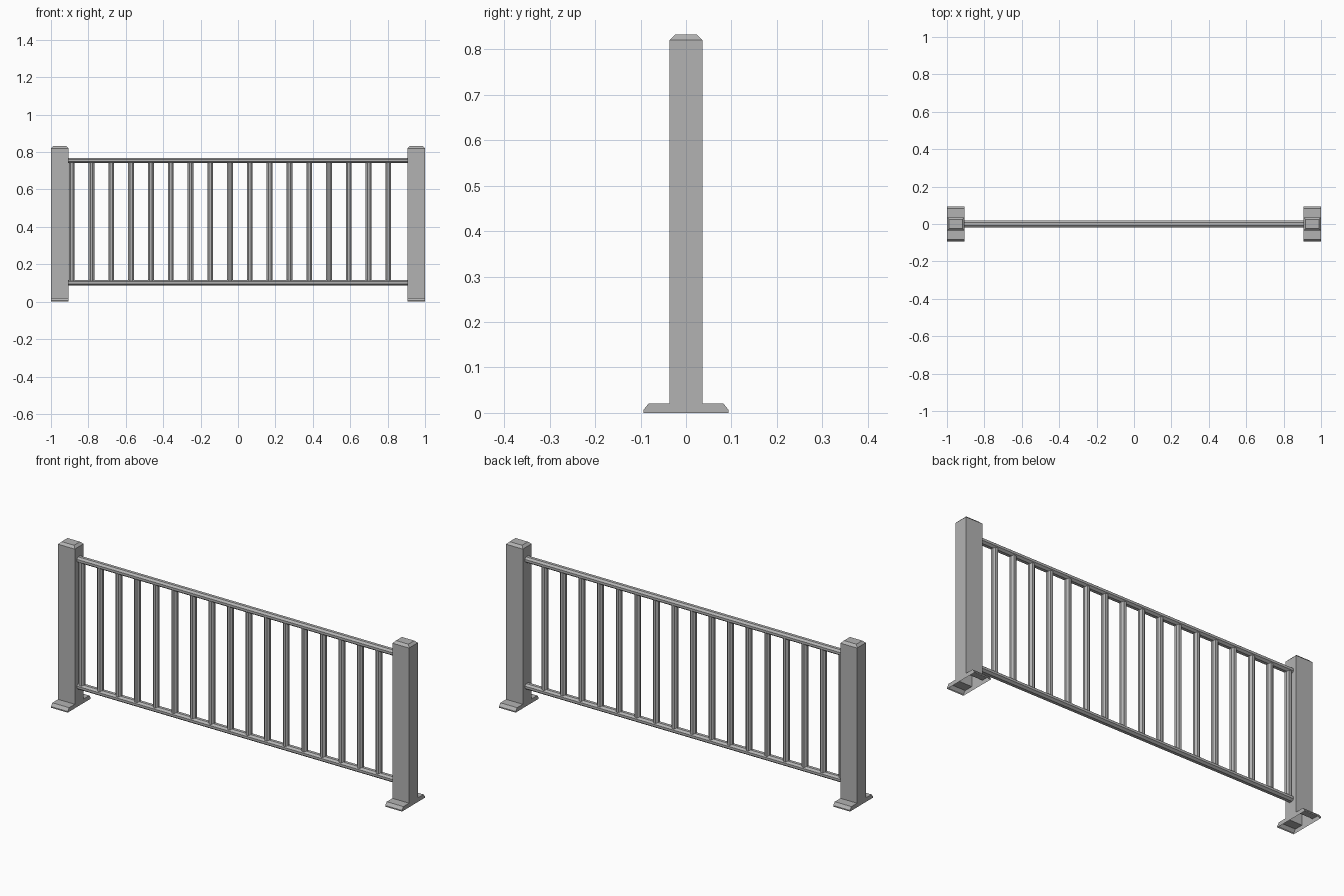
import bpy, bmesh, math
from mathutils import Vector

cube = bpy.data.objects.get("Cube")
if cube:
    bpy.data.objects.remove(cube)

# One grey metal for everything
metal = bpy.data.materials.new("grey_metal")
metal.use_nodes = True
GREY = (0.45, 0.45, 0.45, 1)
metal.diffuse_color = GREY
metal.node_tree.nodes["Principled BSDF"].inputs["Base Color"].default_value = GREY


def finish(name, bm):
    bmesh.ops.recalc_face_normals(bm, faces=bm.faces)
    mesh = bpy.data.meshes.new(name)
    bm.to_mesh(mesh)
    bm.free()
    mesh.materials.append(metal)
    obj = bpy.data.objects.new(name, mesh)
    bpy.context.collection.objects.link(obj)
    return obj


def bar(name, start, end, ring):
    """Closed bar with the cross-section ring(t) swept from start to end."""
    bm = bmesh.new()
    bottom = bm.faces.new([bm.verts.new(start + p) for p in ring])
    top = bmesh.ops.extrude_face_region(bm, geom=[bottom], use_keep_orig=True)["geom"]
    bmesh.ops.translate(bm, vec=end - start,
                        verts=[g for g in top if isinstance(g, bmesh.types.BMVert)])
    return finish(name, bm)


def oval(u, v, sides=8):
    """Oval ring spanned by the half-axes u and v, with flats on the axes."""
    grow = 1 / math.cos(math.pi / sides)
    angles = [2 * math.pi * (i + 0.5) / sides for i in range(sides)]
    return [grow * (u * math.cos(a) + v * math.sin(a)) for a in angles]


# Posts: inverted T shells, open below, with a chamfered cap
HALF = 0.0475
profile = [(0.094, 0), (0.094, 0.006), (0.082, 0.021), (0.036, 0.021), (0.036, 0.82)]
outline = profile + [(-y, z) for y, z in reversed(profile)]
for side, sign in (("left", 1), ("right", -1)):
    x = sign * (1 - HALF)
    bm = bmesh.new()
    rows = [[bm.verts.new((x + dx, y, z)) for y, z in outline] for dx in (-HALF, HALF)]
    for row in rows:
        bm.faces.new(row)
    for i in range(len(outline) - 1):
        quad = [rows[0][i], rows[0][i + 1], rows[1][i + 1], rows[1][i]]
        face = bm.faces.new(quad)
        if i == len(profile) - 1:
            cap = face
    bmesh.ops.recalc_face_normals(bm, faces=bm.faces)
    # Raise and shrink the cap
    bmesh.ops.inset_region(bm, faces=[cap], thickness=0.012, use_even_offset=True)
    for v in cap.verts:
        v.co.z = 0.832
    finish(side + "_post", bm)

# Rails between the posts
REACH = 0.91
for name, z in (("top_rail", 0.755), ("bottom_rail", 0.102)):
    bar(name, Vector((-REACH, 0, z)), Vector((REACH, 0, z)),
        oval(Vector((0, 0.019, 0)), Vector((0, 0, 0.0145))))

# Evenly spaced balusters
for i in range(17):
    x = -0.889 + 0.1058 * i
    bar("baluster_%02d" % (i + 1), Vector((x, 0, 0.105)), Vector((x, 0, 0.752)),
        oval(Vector((0.0155, 0, 0)), Vector((0, 0.0145, 0))))
